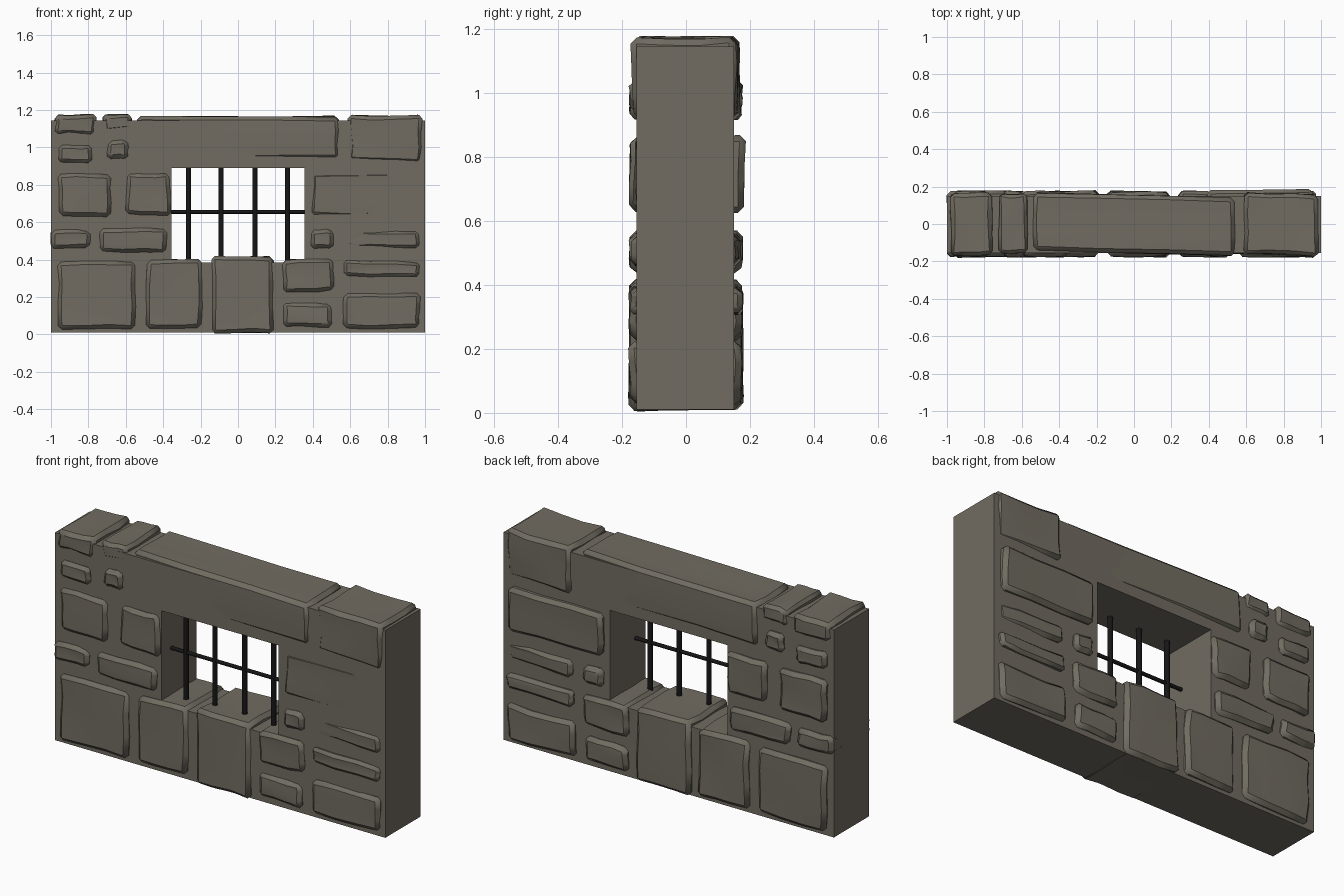
import bpy, bmesh, math, random
from mathutils import Vector

random.seed(4)
if "Cube" in bpy.data.objects:
    bpy.data.objects.remove(bpy.data.objects["Cube"], do_unlink=True)


def make_material(name, colour):
    mat = bpy.data.materials.new(name)
    mat.use_nodes = True
    mat.diffuse_color = (*colour, 1)
    mat.node_tree.nodes["Principled BSDF"].inputs["Base Color"].default_value = (*colour, 1)
    return mat


stone_grey = make_material("stone grey", (0.165, 0.15, 0.12))
iron_black = make_material("iron black", (0.008, 0.008, 0.008))

FRONT, BACK = -0.155, 0.15


def add_object(name, bm, material):
    bmesh.ops.recalc_face_normals(bm, faces=bm.faces)
    mesh = bpy.data.meshes.new(name)
    bm.to_mesh(mesh)
    bm.free()
    obj = bpy.data.objects.new(name, mesh)
    bpy.context.collection.objects.link(obj)
    mesh.materials.append(material)
    return obj


def smooth(obj, degrees):
    bpy.ops.object.select_all(action="DESELECT")
    obj.select_set(True)
    bpy.context.view_layer.objects.active = obj
    bpy.ops.object.shade_smooth_by_angle(angle=math.radians(degrees))


def rectangle(bm, x0, x1, z0, z1):
    return [bm.verts.new((x, FRONT, z)) for x, z in ((x0, z0), (x1, z0), (x1, z1), (x0, z1))]


# Wall slab with a window opening
bm = bmesh.new()
outer = rectangle(bm, -1, 1, 0.01, 1.145)
inner = rectangle(bm, -0.355, 0.355, 0.385, 0.89)
frame = [bm.faces.new((outer[i], outer[(i + 1) % 4], inner[(i + 1) % 4], inner[i])) for i in range(4)]
extruded = bmesh.ops.extrude_face_region(bm, geom=frame)["geom"]
moved = [v for v in extruded if isinstance(v, bmesh.types.BMVert)]
bmesh.ops.translate(bm, verts=moved, vec=(0, BACK - FRONT, 0))
# The extrusion keeps the first faces in place as the front
add_object("wall", bm, stone_grey)


def stone(name, x0, x1, z0, z1, front=0.02, back=0.025, yaw=0.0, rough=0.007):
    """Uneven chamfered block running through the wall and standing proud of both sides."""
    bm = bmesh.new()
    bmesh.ops.create_cube(bm, size=1)
    bmesh.ops.subdivide_edges(bm, edges=bm.edges[:], cuts=2, use_grid_fill=True)
    low = Vector((x0, FRONT - front, z0))
    high = Vector((x1, BACK + back, z1))
    for v in bm.verts:
        corner = sum(abs(c) > 0.4 for c in v.co) == 3
        u = v.co.x
        v.co = Vector(low[i] + (v.co[i] + 0.5) * (high[i] - low[i]) for i in range(3))
        v.co.y -= yaw * u
        amount = rough * (1.3 if corner else 0.7)
        v.co += Vector(random.uniform(-amount, amount) for _ in range(3))
    obj = add_object(name, bm, stone_grey)
    bevel = obj.modifiers.new("chamfer", "BEVEL")
    bevel.width = min(0.02, 0.2 * (z1 - z0))
    bevel.segments = 1
    bevel.limit_method = "ANGLE"
    bevel.angle_limit = math.radians(50)
    smooth(obj, 30)


# Cap stones and lintel
stone("cap_outer_right", -0.98, -0.76, 1.07, 1.175, 0.012, 0.015)
stone("cap_small_right", -0.72, -0.57, 1.09, 1.175, 0.003, 0.01)
stone("lintel", -0.54, 0.54, 0.935, 1.165, 0.001, 0.006, yaw=0.025, rough=0.005)
stone("cap_outer_left", 0.59, 0.985, 0.92, 1.17, 0.008, 0.01, yaw=0.01)

# Courses of stones: x start, x end, z start, z end
courses = {
    "upper": [(-0.96, -0.78, 0.92, 1.01), (-0.7, -0.59, 0.94, 1.04)],
    "window": [(-0.96, -0.68, 0.63, 0.86), (-0.6, -0.36, 0.64, 0.86)],
    "middle": [(-1, -0.79, 0.46, 0.56), (-0.74, -0.38, 0.44, 0.57), (0.39, 0.51, 0.46, 0.56)],
    "ledge": [(0.57, 0.97, 0.31, 0.39), (0.24, 0.51, 0.23, 0.4)],
    "base": [(-0.96, -0.55, 0.03, 0.39), (-0.49, -0.19, 0.03, 0.4), (-0.14, 0.19, 0.01, 0.415),
             (0.24, 0.5, 0.04, 0.17), (0.56, 0.97, 0.03, 0.22)],
}
for course, spans in courses.items():
    for number, span in enumerate(spans, 1):
        stone(f"{course}_stone_{number}", *span)

# Stones mostly sunk into the front
stone("window_stone_left", 0.39, 0.96, 0.63, 0.865, 0.003, 0.03, yaw=-0.006)
stone("middle_stone_left", 0.58, 0.97, 0.46, 0.56, 0.008, 0.015, yaw=0.02)


# Window bars
def bar(name, start, end, radius):
    start, end = Vector(start), Vector(end)
    bm = bmesh.new()
    bmesh.ops.create_cone(bm, cap_ends=True, segments=10, radius1=radius, radius2=radius,
                          depth=(end - start).length)
    obj = add_object(name, bm, iron_black)
    obj.location = (start + end) / 2
    obj.rotation_euler = (end - start).to_track_quat("Z", "Y").to_euler()
    smooth(obj, 40)


BAR_Y = -0.07
for number, x in enumerate((-0.265, -0.09, 0.09, 0.265), 1):
    bar(f"upright_bar_{number}", (x, BAR_Y, 0.37), (x, BAR_Y, 0.9), 0.014)
bar("cross_bar", (-0.36, BAR_Y, 0.655), (0.36, BAR_Y, 0.655), 0.01)
